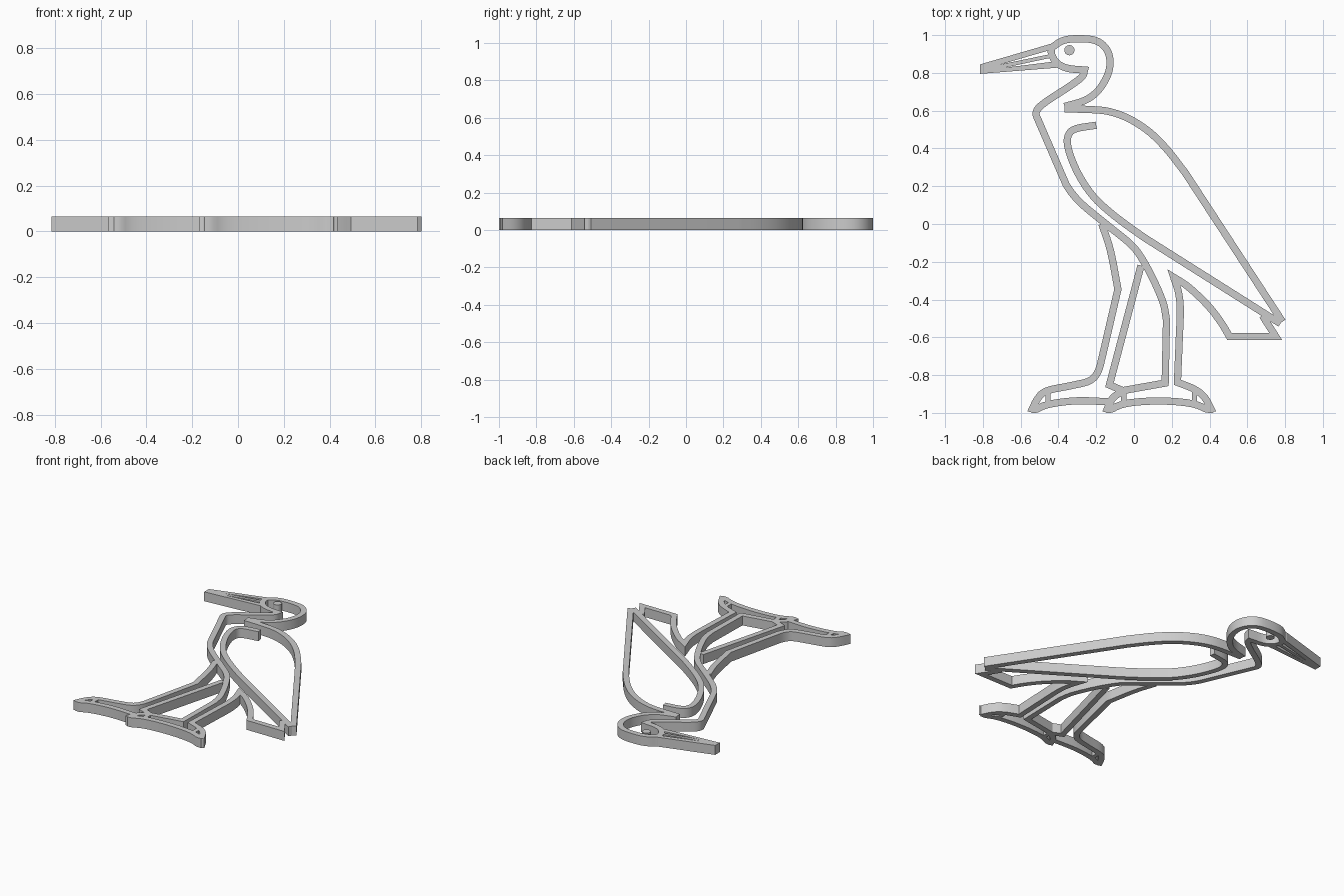
import bpy, bmesh, math
from mathutils import Vector

if "Cube" in bpy.data.objects:
    bpy.data.objects.remove(bpy.data.objects["Cube"])

THICK = 0.065
WIDTH = 0.038


def finish(bm, name):
    bmesh.ops.recalc_face_normals(bm, faces=bm.faces[:])
    me = bpy.data.meshes.new(name)
    bm.to_mesh(me)
    bm.free()
    ob = bpy.data.objects.new(name, me)
    bpy.context.collection.objects.link(ob)
    bpy.ops.object.select_all(action='DESELECT')
    ob.select_set(True)
    bpy.context.view_layer.objects.active = ob
    bpy.ops.object.shade_smooth_by_angle(angle=math.radians(25))
    return ob


def prism(name, pts):
    """Flat polygon raised to the common thickness."""
    bm = bmesh.new()
    f = bm.faces.new([bm.verts.new((x, y, 0)) for x, y in pts])
    r = bmesh.ops.extrude_face_region(bm, geom=[f])
    for v in r['geom']:
        if isinstance(v, bmesh.types.BMVert):
            v.co.z = THICK
    return finish(bm, name)


def smooth_run(p, steps=5):
    """Catmull-Rom through the points of one run."""
    if len(p) < 3:
        return p
    q = [2 * p[0] - p[1]] + p + [2 * p[-1] - p[-2]]
    out = []
    for i in range(1, len(q) - 2):
        a, b, c, d = q[i - 1:i + 3]
        for k in range(steps):
            t = k / steps
            out.append(0.5 * (2 * b + (c - a) * t + (2 * a - 5 * b + 4 * c - d) * t * t
                              + (3 * b - a - 3 * c + d) * t ** 3))
    return out + [p[-1]]


def stroke(name, *runs, width=WIDTH):
    """Ribbon along smooth runs; every run starts at a sharp corner where the last ended."""
    line = []
    for run in runs:
        pts = [Vector(p) for p in run]
        if line:
            pts.insert(0, line[-1])
        s = smooth_run(pts)
        line += s[1:] if line else s
    bm = bmesh.new()
    rings = []
    for i, p in enumerate(line):
        d0 = (p - line[i - 1]).normalized() if i else (line[1] - p).normalized()
        d1 = (line[i + 1] - p).normalized() if i < len(line) - 1 else d0
        n0, n1 = Vector((-d0.y, d0.x)), Vector((-d1.y, d1.x))
        m = (n0 + n1).normalized()
        m *= width / 2 / max(m.dot(n0), 0.35)
        ring = []
        for c, z in ((p + m, 0), (p - m, 0), (p - m, THICK), (p + m, THICK)):
            ring.append(bm.verts.new((c.x, max(c.y, -1), z)))
        rings.append(ring)
    for a, b in zip(rings, rings[1:]):
        for k in range(4):
            bm.faces.new((a[k], a[(k + 1) % 4], b[(k + 1) % 4], b[k]))
    bm.faces.new(rings[0])
    bm.faces.new(rings[-1])
    return finish(bm, name)


# Head crown and nape
stroke("head_crown", [(-.435, .935), (-.373, .972), (-.288, .981), (-.20, .970), (-.146, .926),
                      (-.127, .862), (-.14, .788), (-.188, .709), (-.257, .656), (-.368, .622)])

# Back, down to the wing tip
stroke("back", [(-.368, .609), (-.235, .606), (-.13, .595), (-.024, .556), (.082, .487),
                (.177, .392), (.272, .27)], [(.786, -.517)])

# Lower wing edge with the curled shoulder
stroke("wing_edge", [(.775, -.527), (.056, -.073)],
       [(-.04, -.005), (-.13, .065), (-.21, .14), (-.275, .23), (-.325, .33), (-.352, .42),
        (-.345, .475), (-.305, .505), (-.20, .523)])

# Jaw, throat, belly and near leg in one line
stroke("throat_belly_leg",
       [(-.43, .95), (-.437, .90), (-.405, .85), (-.35, .824), (-.262, .815)],
       [(-.275, .78), (-.34, .73), (-.48, .637), (-.518, .59), (-.505, .545)],
       [(-.36, .21)],
       [(-.33, .165), (-.27, .10), (-.13, -.015), (-.02, -.105), (.04, -.18), (.105, -.30),
        (.155, -.42), (.172, -.51)],
       [(.165, -.842)], [(-.06, -.882)], [(-.13, -.852)], [(.037, -.22)])

# Far leg and toe
stroke("far_leg", [(-.17, 0), (-.125, -.14), (-.085, -.345)], [(-.165, -.69)],
       [(-.19, -.78), (-.235, -.83), (-.33, -.855), (-.46, -.883), (-.51, -.925), (-.548, -1.0)])

# Tail, rear side of near leg and front toe
stroke("tail_and_leg", [(.68, -.485), (.75, -.595)], [(.505, -.595)],
       [(.46, -.52), (.39, -.43), (.29, -.335), (.21, -.282)],
       [(.235, -.36), (.245, -.45), (.24, -.6), (.23, -.838)],
       [(.32, -.875), (.375, -.92), (.418, -1.0)])

# Feet: soles, rear claw and claw bars
stroke("far_sole", [(-.55, -1.0), (-.46, -.957), (-.3, -.936), (-.12, -.942)])
stroke("near_sole", [(-.155, -1.0), (-.05, -.952), (.13, -.937), (.31, -.952), (.425, -1.0)])
stroke("rear_claw", [(-.06, -.885), (-.115, -.925), (-.15, -1.0)])
for i, (x, y) in enumerate([(-.455, -.885), (-.055, -.885), (.32, -.875)]):
    stroke(f"claw_bar_{i + 1}", [(x, y), (x, -.945)], width=.028)

# Beak bars
prism("beak_top", [(-.815, .845), (-.43, .957), (-.43, .925), (-.73, .838), (-.815, .818)])
prism("beak_middle", [(-.815, .835), (-.73, .84), (-.43, .902), (-.43, .882), (-.73, .818), (-.815, .805)])
prism("beak_bottom", [(-.815, .825), (-.73, .822), (-.43, .859), (-.40, .828), (-.815, .795)])

# Eye
prism("eye", [(-.342 + .027 * math.cos(a * math.pi / 12), .92 + .027 * math.sin(a * math.pi / 12))
              for a in range(24)])
